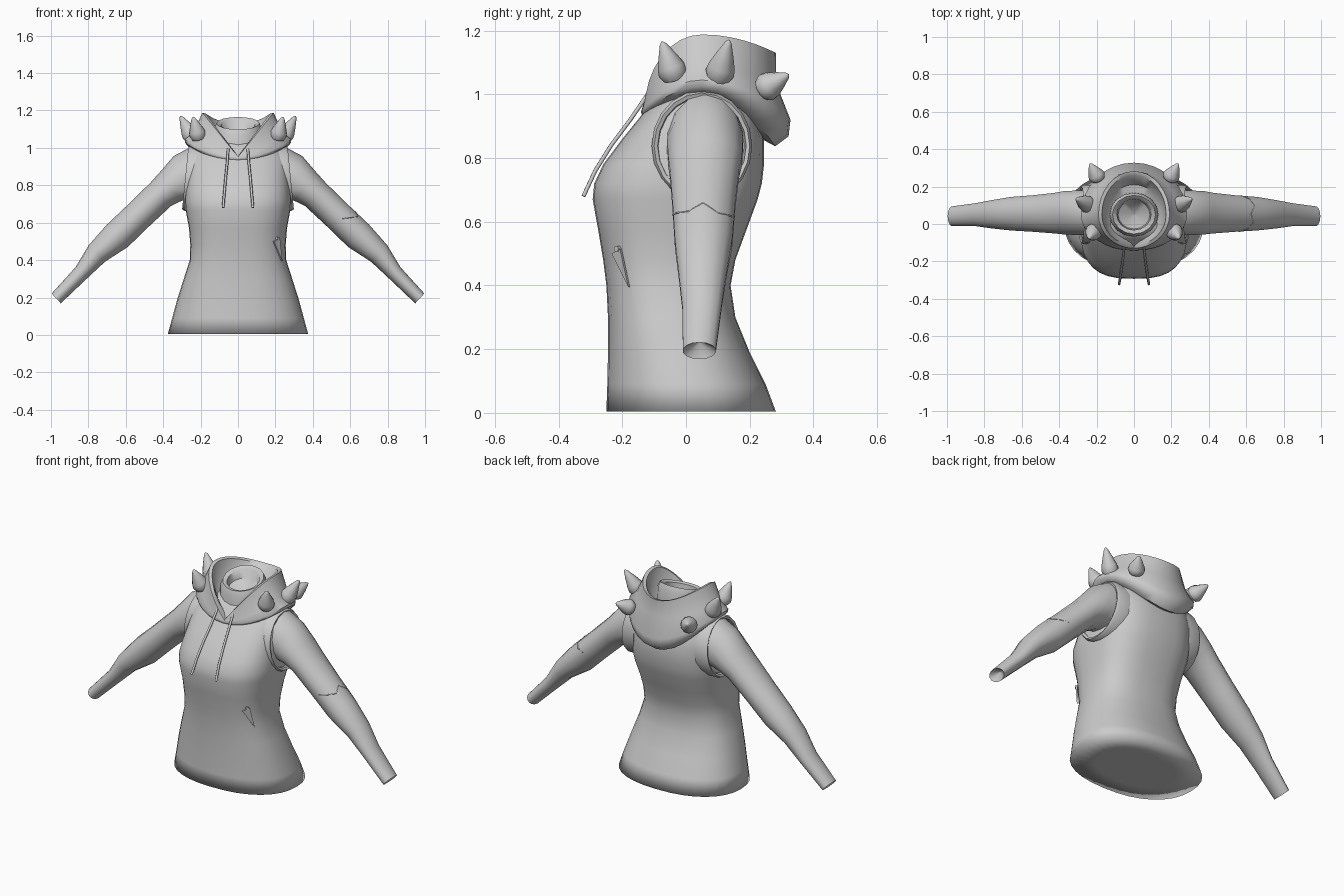
import bpy
from math import sin, cos, pi, radians, copysign
from mathutils import Vector

if "Cube" in bpy.data.objects:
    bpy.data.objects.remove(bpy.data.objects["Cube"])

cloth = bpy.data.materials.new("grey cloth")
cloth.use_nodes = True
GREY = (0.6, 0.6, 0.6, 1)
cloth.diffuse_color = GREY
cloth.node_tree.nodes["Principled BSDF"].inputs["Base Color"].default_value = GREY


def make(name, verts, faces, angle=180):
    mesh = bpy.data.meshes.new(name)
    mesh.from_pydata([tuple(v) for v in verts], [], faces)
    mesh.materials.append(cloth)
    obj = bpy.data.objects.new(name, mesh)
    bpy.context.collection.objects.link(obj)
    bpy.ops.object.select_all(action="DESELECT")
    obj.select_set(True)
    bpy.context.view_layer.objects.active = obj
    bpy.ops.object.mode_set(mode="EDIT")
    bpy.ops.mesh.select_all(action="SELECT")
    bpy.ops.mesh.normals_make_consistent(inside=False)
    bpy.ops.object.mode_set(mode="OBJECT")
    bpy.ops.object.shade_smooth_by_angle(angle=radians(angle))
    return obj


def loft(name, rings, caps=(True, True), angle=180):
    n = len(rings[0])
    verts = [v for ring in rings for v in ring]
    faces = [(k * n + i, k * n + (i + 1) % n, (k + 1) * n + (i + 1) % n, (k + 1) * n + i)
             for k in range(len(rings) - 1) for i in range(n)]
    if caps[0]:
        faces.append(tuple(range(n)))
    if caps[1]:
        faces.append(tuple(range(len(verts) - n, len(verts))))
    return make(name, verts, faces, angle)


def mirror(obj):
    mod = obj.modifiers.new("mirror", "MIRROR")
    mod.use_mirror_merge = False
    return obj


def cord(name, points, radius):
    curve = bpy.data.curves.new(name, "CURVE")
    curve.dimensions = "3D"
    curve.bevel_depth = radius
    curve.bevel_resolution = 1
    curve.use_fill_caps = True
    line = curve.splines.new("POLY")
    line.points.add(len(points) - 1)
    for p, co in zip(line.points, points):
        p.co = (*co, 1)
    curve.materials.append(cloth)
    obj = bpy.data.objects.new(name, curve)
    bpy.context.collection.objects.link(obj)
    return obj


# Torso: height, half width, front y, back y, squareness (lower is boxier)
TORSO = [(.005, .375, -.25, .282, .88), (.09, .352, -.247, .25, .86),
         (.19, .325, -.245, .2, .84), (.3, .29, -.245, .155, .8),
         (.4, .258, -.25, .14, .76), (.48, .255, -.26, .155, .74),
         (.57, .262, -.275, .188, .73), (.67, .28, -.293, .225, .72),
         (.72, .285, -.288, .238, .72), (.78, .28, -.26, .245, .72),
         (.86, .275, -.2, .245, .73), (.94, .27, -.135, .22, .76),
         (1.0, .24, -.08, .17, .85), (1.04, .15, -.05, .13, 1)]


def torso_point(z, a, grow=0.0):
    k = 0
    while k < len(TORSO) - 2 and TORSO[k + 1][0] < z:
        k += 1
    lo, hi = TORSO[k], TORSO[k + 1]
    t = (z - lo[0]) / (hi[0] - lo[0])
    hx, yf, yb, power = (p + (q - p) * t for p, q in zip(lo[1:], hi[1:]))
    mid, half = (yf + yb) / 2, (yb - yf) / 2
    s, c = sin(a), cos(a)
    return Vector(((hx + grow) * copysign(abs(s) ** power, s),
                   mid - (half + grow) * copysign(abs(c) ** power, c), z))


rings = [[torso_point(row[0], 2 * pi * i / 32) for i in range(32)] for row in TORSO]
middle = Vector((0, .016, .005))
underside = [[middle.lerp(p, s) for p in rings[0]] for s in (.02, .6)]
loft("torso", underside + rings)


# Sleeves: centre x, centre z, thickness, centre y, half depth, tilt in degrees
SLEEVE = [(.25, .85, .15, .06, .12, 5), (.29, .84, .128, .06, .122, 25),
          (.36, .792, .096, .06, .119, 40), (.415, .75, .083, .058, .111, 42),
          (.53, .64, .081, .056, .1, 44), (.645, .53, .082, .055, .092, 43),
          (.755, .435, .062, .052, .077, 45), (.84, .33, .043, .05, .063, 42),
          (.972, .195, .036, .042, .053, 43)]


def sleeve_point(row, a):
    x, z, r, cy, ry, tilt = row
    t = radians(tilt)
    return Vector((x + r * sin(t) * cos(a), cy + ry * sin(a), z + r * cos(t) * cos(a)))


rings = [[sleeve_point(row, 2 * pi * i / 14) for i in range(14)] for row in SLEEVE]
hollow = Vector((.945, .042, .225))
rings.append([hollow.lerp(p, .1) for p in rings[-1]])
mirror(loft("sleeve", rings, angle=50))

# Raised armhole edges that lean outwards at the bottom: x, scale of the oval
BAND = [(.2, 1.0), (.268, 1.0), (.282, .95), (.276, .88), (.235, .84)]


def band_point(x, s, a):
    rise = .175 * s * cos(a)
    return (x - .1 * rise, .05 + .158 * s * sin(a), .838 + rise)


mirror(loft("armhole_edge", [[band_point(x, s, 2 * pi * i / 20) for i in range(20)]
                             for x, s in BAND], angle=40))

# Frayed seam on the left elbow
seam = []
for i, shift in enumerate((-.02, .0, .015, -.005, .02, .01, -.01)):
    row = (.575 + shift, .597 - shift, .081, .055, .097, 44)
    seam.append(sleeve_point(row, radians(-85 + 28 * i)))
cord("elbow_seam", seam, .003)

# Folded hood: half width, front y, back y, heights at front, side, back, V-shaped front
HOOD = [(.2, -.08, .2, .93, 1.0, .88, 0), (.255, -.125, .28, .927, 1.005, .837, 0),
        (.282, -.138, .322, .935, 1.025, .868, 0), (.284, -.142, .328, .945, 1.045, .92, 0),
        (.24, -.138, .283, .955, 1.085, 1.035, 0), (.19, -.13, .282, .952, 1.188, 1.13, 1),
        (.172, -.112, .262, .955, 1.183, 1.125, 1), (.15, -.08, .21, .95, 1.06, 1.03, 1),
        (.11, -.04, .15, .97, 1.03, 1.02, 0)]


def hood_point(row, a):
    hx, yf, yb, zf, zs, zb, vee = row
    c, s = cos(a), sin(a)
    y = .05 - (.05 - yf) * c if c > 0 else .05 - (yb - .05) * c
    if c > 0:
        z = zs + (zf - zs) * (1 - abs(s) if vee else c * c)
    else:
        z = zs + (zb - zs) * c * c
    return (hx * s, y, z)


loft("hood", [[hood_point(row, 2 * pi * i / 32) for i in range(32)] for row in HOOD],
     (False, False), 50)

# Inner neck collar, tilted forwards, with a sunken floor: radius, height
NECK = [(.132, 1.0), (.13, 1.1), (.115, 1.132), (.092, 1.122), (.085, 1.075), (.004, 1.05)]


def neck_point(r, z, a):
    y = r * .9 * cos(a)
    return (r * sin(a), .05 + y, z + .32 * y)


loft("inner_collar", [[neck_point(r, z, 2 * pi * i / 16) for i in range(16)]
                      for r, z in NECK], angle=50)

# Spikes around the hood
SPIKES = {"front": ((.21, -.035, 1.05), (.24, -.075, 1.165)),
          "side": ((.24, .1, 1.045), (.308, .135, 1.17)),
          "back": ((.19, .24, 1.015), (.235, .322, 1.062))}
for place, (base, tip) in SPIKES.items():
    base, tip = Vector(base), Vector(tip)
    axis = tip - base
    turn = axis.to_track_quat("Z", "Y")
    profile = [(.036, 0), (.046, .18), (.042, .35), (.027, .65), (.011, .93), (.003, 1)]
    mirror(loft(place + "_spike", [[base + axis * h + turn @ Vector(
        (r * cos(2 * pi * i / 12), r * sin(2 * pi * i / 12), 0)) for i in range(12)]
        for r, h in profile], angle=60))

# Drawstrings
for side, name in ((1, "left"), (-1, "right")):
    cord(name + "_drawstring", [(side * x, y, z) for x, y, z in (
        (.052, -.12, 1.0), (.058, -.175, .92), (.066, -.235, .84),
        (.073, -.285, .76), (.08, -.322, .68))], .007)

# Torn flap and its button on the left waist
corners = [(.5, 40), (.515, 52), (.395, 58)]
plate = [torso_point(z, radians(a), g) for g in (.002, .01) for z, a in corners]
make("torn_flap", plate, [(0, 1, 2), (3, 4, 5), (0, 1, 4, 3), (1, 2, 5, 4), (2, 0, 3, 5)], 30)
cord("flap_button", [torso_point(.515, radians(48), g) for g in (0, .012)], .01)
